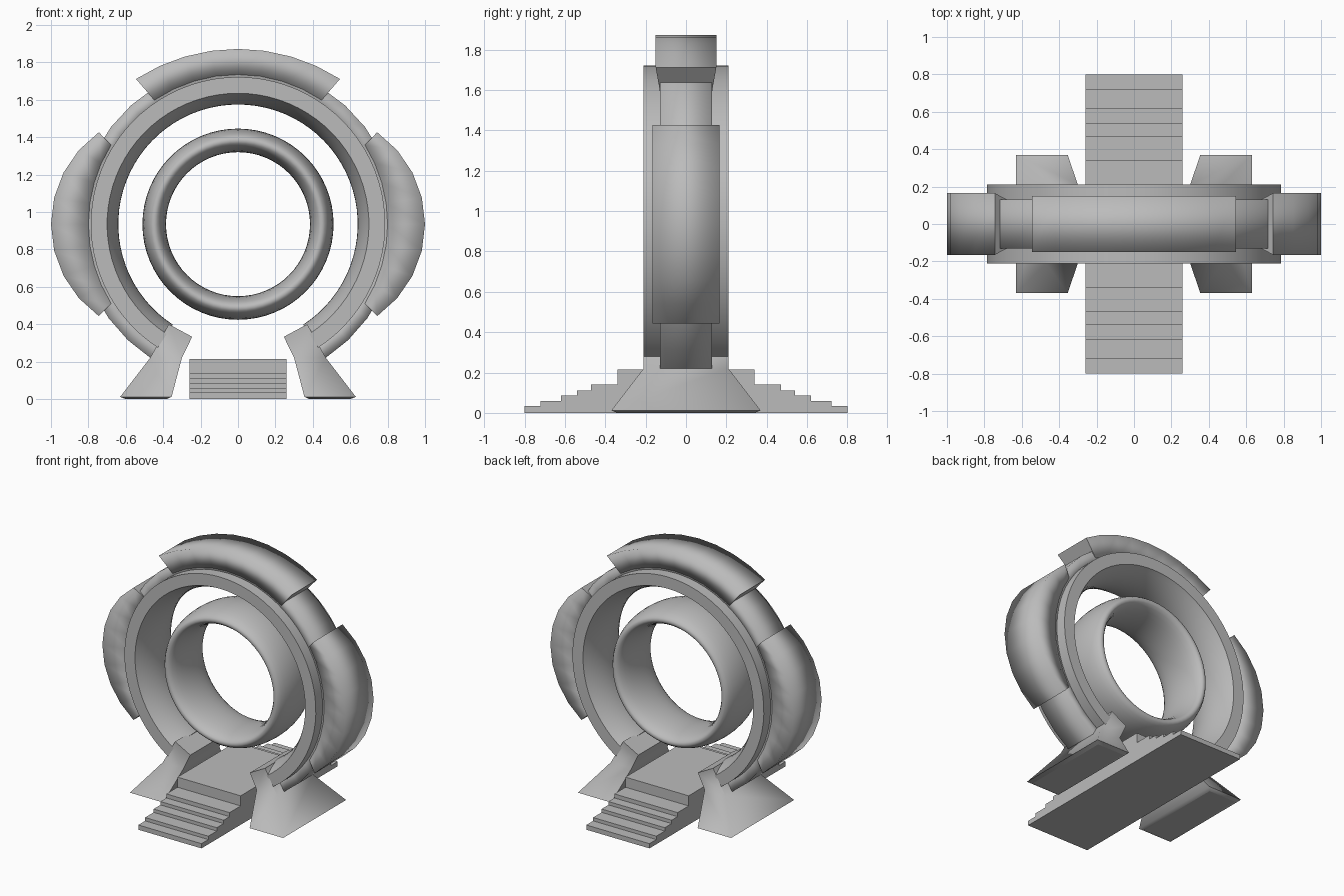
import bpy, bmesh
from math import sin, cos, pi, radians

cube = bpy.data.objects.get("Cube")
if cube:
    bpy.data.objects.remove(cube)

stone = bpy.data.materials.new("stone_grey")
stone.use_nodes = True
grey = (0.5, 0.5, 0.5, 1)
stone.diffuse_color = grey
stone.node_tree.nodes["Principled BSDF"].inputs["Base Color"].default_value = grey

CZ = 0.935  # height of the ring centre


def loft(name, sections, closed=False, smooth=180):
    """Skin a row of cross-sections; open rows get flat, sharp-edged caps."""
    bm = bmesh.new()
    rows = [[bm.verts.new(p) for p in s] for s in sections]
    n = len(rows[0])
    pairs = list(zip(rows, rows[1:]))
    if closed:
        pairs.append((rows[-1], rows[0]))
    for a, b in pairs:
        for i in range(n):
            j = (i + 1) % n
            bm.faces.new((a[i], a[j], b[j], b[i]))
    caps = []
    if not closed:
        caps = [bm.faces.new(rows[0][::-1]), bm.faces.new(rows[-1])]
    bmesh.ops.recalc_face_normals(bm, faces=bm.faces)
    for f in bm.faces:
        f.smooth = True
    for e in bm.edges:
        if e.calc_face_angle(0) > radians(smooth):
            e.smooth = False
    for f in caps:
        for e in f.edges:
            e.smooth = False
    mesh = bpy.data.meshes.new(name)
    bm.to_mesh(mesh)
    bm.free()
    mesh.materials.append(stone)
    ob = bpy.data.objects.new(name, mesh)
    bpy.context.collection.objects.link(ob)
    return ob


def polar(profile, angle):
    """Place an (r, y) profile at an angle around the ring axis."""
    return [(r * cos(angle), y, CZ + r * sin(angle)) for r, y in profile]


def steps(a, b, n):
    return [radians(a + (b - a) * i / n) for i in range(n + 1)]


# Floating inner ring with an oval section
oval = [(0.448 + 0.063 * cos(t), 0.205 * sin(t)) for t in steps(0, 345, 23)]
loft("inner_ring", [polar(oval, t) for t in steps(0, 354.375, 63)], closed=True)

# Open main ring with a bulged inner face
bulge = [(0.64 + 0.06 * k * k, 0.21 * k) for k in [i / 6 for i in range(-6, 7)]]
frame = bulge + [(0.787, 0.21), (0.787, -0.21)]
loft("main_ring", [polar(frame, t) for t in steps(-57, 237, 64)], smooth=40)

# Narrower band around the outside of the main ring
band = [(0.76, -0.13), (0.76, 0.13), (0.855, 0.13), (0.855, -0.13)]
loft("outer_band", [polar(band, t) for t in steps(-57, 237, 28)])


def plate(name, direction, offset, radius, spread, inner_spread, half_width):
    """Thick curved armour plate, struck from its own offset centre."""
    sections = []
    d = radians(direction)
    for i in range(9):
        k = i / 4 - 1
        t, u = radians(spread) * k, radians(inner_spread) * k
        ends = [(0.80 * cos(u), 0.80 * sin(u), 0.13),
                (offset + radius * cos(t), radius * sin(t), half_width)]
        (a, b, w), (c, e, v) = ends
        flat = [(a, b, -w), (a, b, w), (c, e, v), (c, e, -v)]
        sections.append([(p * cos(d) - q * sin(d), y, CZ + p * sin(d) + q * cos(d))
                         for p, q, y in flat])
    loft(name, sections)


plate("top_plate", 90, -0.07, 1.007, 32.8, 34, 0.15)
plate("left_plate", 0, 0.40, 0.60, 55, 32, 0.165)
plate("right_plate", 180, 0.40, 0.60, 55, 32, 0.165)


# Flared feet
def slab(x0, z0, x1, z1, half):
    return [(x0, -half, z0), (x1, -half, z1), (x1, half, z1), (x0, half, z0)]


for side, name in ((1, "left_foot"), (-1, "right_foot")):
    rows = [slab(0.38, 0, 0.60, 0, 0.34), slab(0.355, 0.012, 0.63, 0.012, 0.37),
            slab(0.30, 0.22, 0.47, 0.22, 0.21), slab(0.245, 0.333, 0.37, 0.40, 0.21)]
    loft(name, [[(side * x, y, z) for x, y, z in r] for r in rows], smooth=75)

# Double staircase, one stepped profile mirrored front to back
treads = [(0.80, 0.035), (0.72, 0.06), (0.62, 0.085),
          (0.54, 0.11), (0.47, 0.14), (0.34, 0.215)]
half = []
low = 0
for y, z in treads:
    half += [(y, low), (y, z)]
    low = z
outline = half + [(-y, z) for y, z in reversed(half)]
loft("staircase", [[(x, y, z) for y, z in outline] for x in (-0.26, 0.26)], smooth=30)
